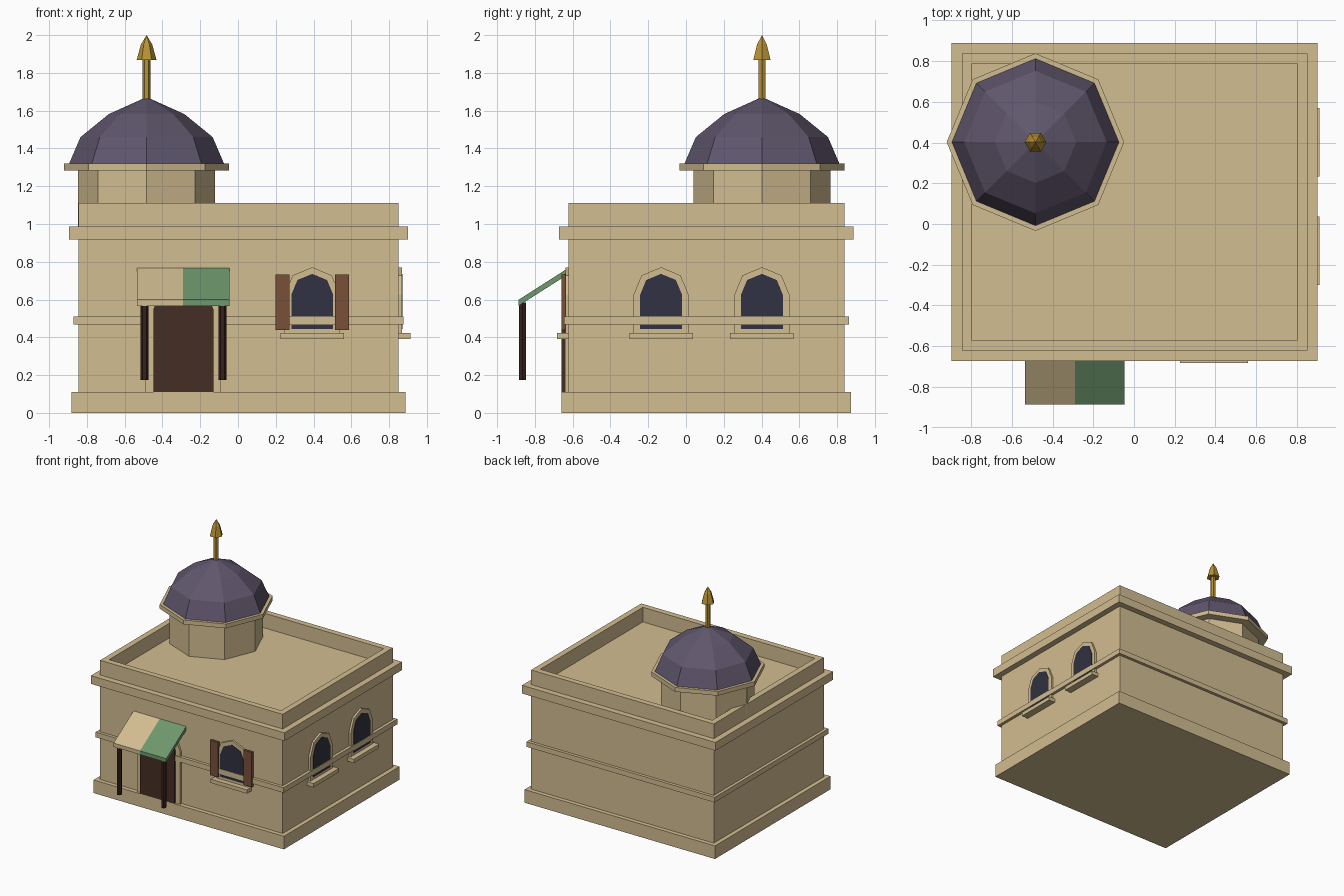
import bpy, bmesh, math
from mathutils import Vector

if "Cube" in bpy.data.objects:
    bpy.data.objects.remove(bpy.data.objects["Cube"])

CX, CY = 0.003, 0.108          # centre of the building in plan
HX, HY = 0.848, 0.73           # half sizes of the walls
FRONT, RIGHT = CY - HY, CX + HX


def material(name, rgb):
    m = bpy.data.materials.new(name)
    m.diffuse_color = (*rgb, 1)
    m.use_nodes = True
    m.node_tree.nodes["Principled BSDF"].inputs["Base Color"].default_value = m.diffuse_color
    return m


STONE = material("sand_stone", (0.65, 0.51, 0.285))
DOME = material("dome_purple", (0.115, 0.093, 0.15))
GOLD = material("gold", (0.48, 0.29, 0.035))
GREEN = material("awning_green", (0.156, 0.314, 0.15))
DOOR = material("door_brown", (0.06, 0.028, 0.018))
POST = material("post_brown", (0.037, 0.016, 0.012))
SHUTTER = material("shutter_brown", (0.188, 0.08, 0.042))
GLASS = material("dark_glass", (0.031, 0.031, 0.054))


def finish(bm, name, mat):
    bmesh.ops.recalc_face_normals(bm, faces=bm.faces)
    mesh = bpy.data.meshes.new(name)
    bm.to_mesh(mesh)
    bm.free()
    mesh.materials.append(mat)
    ob = bpy.data.objects.new(name, mesh)
    bpy.context.collection.objects.link(ob)
    return ob


def prism(name, mat, points, direction):
    """Polygon of 3D points extruded along a vector."""
    bm = bmesh.new()
    face = bm.faces.new([bm.verts.new(p) for p in points])
    ext = bmesh.ops.extrude_face_region(bm, geom=[face], use_keep_orig=True)
    verts = [g for g in ext["geom"] if isinstance(g, bmesh.types.BMVert)]
    bmesh.ops.translate(bm, verts=verts, vec=direction)
    return finish(bm, name, mat)


def box(name, mat, x0, x1, y0, y1, z0, z1):
    pts = [(x0, y0, z0), (x1, y0, z0), (x1, y1, z0), (x0, y1, z0)]
    return prism(name, mat, pts, (0, 0, z1 - z0))


def ledge(name, out, z0, z1):
    """Horizontal course running round the whole building."""
    return box(name, STONE, CX - HX - out, CX + HX + out,
               CY - HY - out, CY + HY + out, z0, z1)


def turned(name, mat, x, y, profile, sides):
    """Low-poly turned shape from (radius, z) pairs, corners on the x axis."""
    bm = bmesh.new()
    rings = []
    for r, z in profile:
        if r == 0:
            rings.append([bm.verts.new((x, y, z))] * sides)
        else:
            rings.append([bm.verts.new((x + r * math.cos(math.tau * i / sides),
                                        y + r * math.sin(math.tau * i / sides), z))
                          for i in range(sides)])
    for a, b in zip(rings, rings[1:]):
        for i in range(sides):
            j = (i + 1) % sides
            quad = list(dict.fromkeys((a[i], a[j], b[j], b[i])))
            bm.faces.new(quad)
    for ring in (rings[0], rings[-1]):
        if ring[0] is not ring[1]:
            bm.faces.new(ring)
    return finish(bm, name, mat)


def arch(name, mat, side, u, half, bottom, spring, near, far):
    """Arched plate on a wall, from near to far in front of the wall face."""
    uz = [(u - half, bottom), (u + half, bottom)]
    uz += [(u + half * math.cos(math.pi * i / 4), spring + half * math.sin(math.pi * i / 4))
           for i in range(5)]
    if side == "front":
        pts, d = [(a, FRONT - near, z) for a, z in uz], (0, near - far, 0)
    else:
        pts, d = [(RIGHT + near, a, z) for a, z in uz], (far - near, 0, 0)
    return prism(name, mat, pts, d)


# Walls with a sunken roof behind the parapet
bm = bmesh.new()
bmesh.ops.create_cube(bm, size=1)
for v in bm.verts:
    v.co = Vector((CX + v.co.x * 2 * HX, CY + v.co.y * 2 * HY, (v.co.z + 0.5) * 1.11))
top = max(bm.faces, key=lambda f: f.calc_center_median().z)
bmesh.ops.inset_region(bm, faces=[top], thickness=0.07)
roof = bmesh.ops.extrude_discrete_faces(bm, faces=[top])["faces"][0]
bmesh.ops.translate(bm, verts=roof.verts, vec=(0, 0, -0.123))
finish(bm, "walls_and_roof", STONE)

# Courses round the walls
ledge("plinth", 0.036, 0, 0.11)
ledge("middle_band", 0.025, 0.467, 0.51)
ledge("cornice", 0.05, 0.918, 0.987)

# Domed turret
TX, TY = -0.484, 0.402
turned("drum", STONE, TX, TY, [(0.362, 0.98), (0.362, 1.29)], 8)
turned("drum_rim", STONE, TX, TY, [(0.436, 1.284), (0.436, 1.32)], 8)
turned("dome", DOME, TX, TY, [(0.41, 1.32), (0.35, 1.46), (0.2, 1.582), (0, 1.672)], 8)
turned("finial_pole", GOLD, TX, TY, [(0.021, 1.64), (0.021, 1.88)], 6)
turned("finial_tip", GOLD, TX, TY, [(0.053, 1.867), (0.03, 1.95), (0, 2.0)], 6)

# Windows: one on the front, two on the right
for side, u in (("front", 0.393), ("right", -0.132), ("right", 0.402)):
    arch("window_frame", STONE, side, u, 0.146, 0.42, 0.625, -0.01, 0.017)
    arch("window_glass", GLASS, side, u, 0.111, 0.443, 0.625, 0.016, 0.021)
    if side == "front":
        box("window_sill", STONE, u - 0.168, u + 0.168, FRONT - 0.061, FRONT + 0.01, 0.39, 0.422)
    else:
        box("window_sill", STONE, RIGHT - 0.01, RIGHT + 0.061, u - 0.168, u + 0.168, 0.39, 0.422)

# Shutters on the front window
for x in (0.236, 0.55):
    box("shutter", SHUTTER, x - 0.037, x + 0.037, FRONT - 0.036, FRONT - 0.014, 0.44, 0.732)

# Door
DX = -0.289
arch("door_frame", STONE, "front", DX, 0.2, 0.1, 0.55, -0.01, 0.018)
arch("door", DOOR, "front", DX, 0.158, 0.11, 0.55, 0.016, 0.036)

# Two-coloured awning on posts
for name, mat, x0, x1 in (("awning_cream", STONE, -0.535, -0.29),
                          ("awning_green", GREEN, -0.29, -0.046)):
    pts = [(x0, FRONT, 0.735), (x0, -0.886, 0.567), (x0, -0.886, 0.599), (x0, FRONT, 0.768)]
    prism(name, mat, pts, (x1 - x0, 0, 0))
for x in (DX - 0.206, DX + 0.206):
    turned("awning_post", POST, x, -0.866, [(0.021, 0.173), (0.021, 0.585)], 6)
